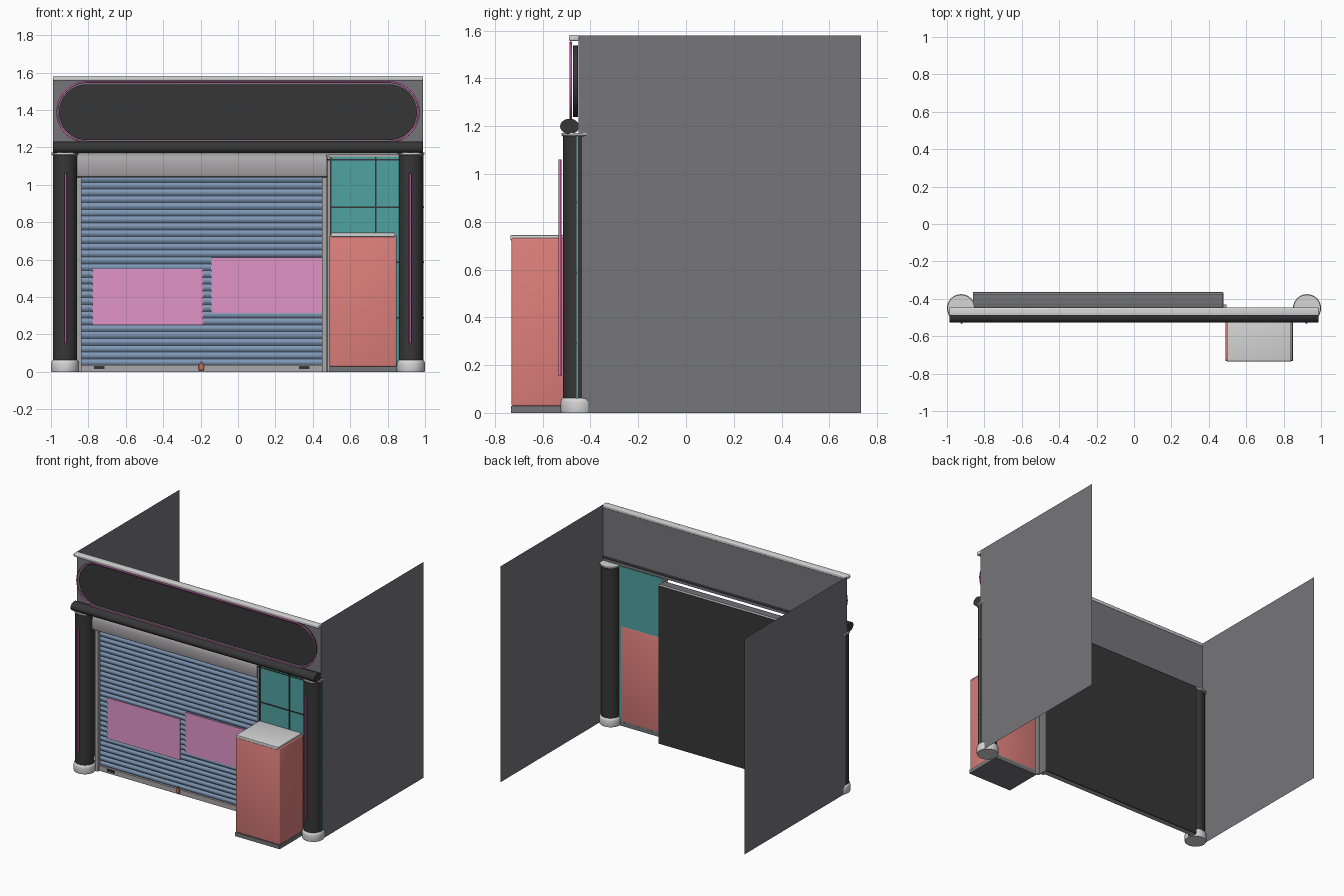
import bpy, bmesh, math
from mathutils import Vector

if "Cube" in bpy.data.objects:
    bpy.data.objects.remove(bpy.data.objects["Cube"])


def material(name, r, g, b):
    m = bpy.data.materials.new(name)
    m.diffuse_color = (r, g, b, 1)
    m.use_nodes = True
    m.node_tree.nodes["Principled BSDF"].inputs["Base Color"].default_value = m.diffuse_color
    return m


WALL = material("wall grey", 0.18, 0.18, 0.195)
DARK = material("charcoal", 0.037, 0.037, 0.038)
LIGHT = material("pale stone", 0.67, 0.67, 0.67)
METAL = material("shutter frame grey", 0.40, 0.385, 0.395)
BLUE = material("shutter blue", 0.21, 0.31, 0.46)
PINK = material("poster pink", 0.75, 0.30, 0.57)
NEON = material("neon magenta", 0.80, 0.16, 0.58)
TEAL = material("glass teal", 0.08, 0.36, 0.365)
RED = material("cabinet red", 0.73, 0.215, 0.20)
ORANGE = material("lock copper", 0.55, 0.18, 0.09)


def finish(bm, name, mat, smooth=False):
    bmesh.ops.recalc_face_normals(bm, faces=bm.faces)
    me = bpy.data.meshes.new(name)
    bm.to_mesh(me)
    bm.free()
    me.materials.append(mat)
    ob = bpy.data.objects.new(name, me)
    bpy.context.collection.objects.link(ob)
    if smooth:
        bpy.ops.object.select_all(action='DESELECT')
        ob.select_set(True)
        bpy.context.view_layer.objects.active = ob
        bpy.ops.object.shade_smooth_by_angle(angle=math.radians(40))
    return ob


def box(name, mat, x, y, z, bevel=0):
    bm = bmesh.new()
    bmesh.ops.create_cube(bm, size=1)
    for v in bm.verts:
        v.co = Vector([a + (b - a) * (c + 0.5) for (a, b), c in zip((x, y, z), v.co)])
    if bevel:
        bmesh.ops.bevel(bm, geom=bm.edges[:], offset=bevel, segments=3, affect='EDGES', profile=0.5)
    return finish(bm, name, mat, bool(bevel))


def sheet(name, mat, corners):
    bm = bmesh.new()
    bm.faces.new([bm.verts.new(c) for c in corners])
    return finish(bm, name, mat)


def prism(name, mat, outline, start, end, place, caps=True, closed=True):
    """Sweep a 2D outline between two values along the remaining axis."""
    bm = bmesh.new()
    a = [bm.verts.new(place(p, start)) for p in outline]
    b = [bm.verts.new(place(p, end)) for p in outline]
    n = len(outline)
    for i in range(n if closed else n - 1):
        j = (i + 1) % n
        bm.faces.new((a[i], a[j], b[j], b[i]))
    if caps:
        bm.faces.new(a)
        bm.faces.new(b)
    return finish(bm, name, mat, True)


def lathe(name, mat, cx, cy, profile, n=32):
    bm = bmesh.new()
    rings = [[bm.verts.new((cx + r * math.cos(2 * math.pi * i / n),
                            cy + r * math.sin(2 * math.pi * i / n), z))
              for i in range(n)] for r, z in profile]
    for a, b in zip(rings, rings[1:]):
        for i in range(n):
            j = (i + 1) % n
            bm.faces.new((a[i], a[j], b[j], b[i]))
    bm.faces.new(rings[0])
    bm.faces.new(rings[-1])
    return finish(bm, name, mat, True)


def capsule(half_x, half_z, cz, n=16):
    pts = []
    for side, start in ((1, -90), (-1, 90)):
        for i in range(n + 1):
            t = math.radians(start + 180 * i / n)
            pts.append((side * (half_x - half_z) + half_z * math.cos(t), cz + half_z * math.sin(t)))
    return pts


def along_x(p, x):
    return (x, p[0], p[1])


def along_y(p, y):
    return (p[0], y, p[1])


# Side walls and fascia
for side, label in ((-1, "left"), (1, "right")):
    x = side * 0.988
    sheet(label + "_wall", WALL, [(x, -0.45, 0), (x, 0.733, 0), (x, 0.733, 1.58), (x, -0.45, 1.58)])
sheet("fascia", WALL, [(-0.988, -0.45, 1.17), (0.988, -0.45, 1.17), (0.988, -0.45, 1.58), (-0.988, -0.45, 1.58)])
box("top_trim", LIGHT, (-0.99, 0.99), (-0.49, -0.447), (1.557, 1.582), 0.006)

# Rounded beam under the fascia
beam = [(-0.487 + 0.04 * math.cos(math.radians(15 * i)), 1.199 + 0.032 * math.sin(math.radians(15 * i)))
        for i in range(24)]
prism("beam", DARK, beam, -0.987, 0.987, along_x)

# Capsule sign board
prism("sign_board", DARK, capsule(0.957, 0.149, 1.388), -0.472, -0.451, along_y)

# Neon loop: a round tube swept around the capsule path
bm = bmesh.new()
path = capsule(0.967, 0.160, 1.39)
rings = []
for i, (x, z) in enumerate(path):
    core = 0.967 - 0.160
    cx = core if i < len(path) // 2 else -core
    out = Vector((x - cx, 0, z - 1.39)).normalized()
    rings.append([bm.verts.new(Vector((x, -0.482, z)) + 0.005 * (
        out * math.cos(math.pi * k / 6) + Vector((0, 1, 0)) * math.sin(math.pi * k / 6))) for k in range(12)])
for i, a in enumerate(rings):
    b = rings[(i + 1) % len(rings)]
    for k in range(12):
        m = (k + 1) % 12
        bm.faces.new((a[k], a[m], b[m], b[k]))
finish(bm, "neon_loop", NEON, True)

# Columns with bases, caps and neon tubes
for side, label in ((-1, "left"), (1, "right")):
    cx = side * 0.925
    lathe(label + "_column", DARK, cx, -0.45, [(0.065, 0.05), (0.065, 1.16)])
    lathe(label + "_column_base", LIGHT, cx, -0.45,
          [(0.073, 0), (0.075, 0.006), (0.075, 0.045), (0.072, 0.057), (0.064, 0.063)])
    lathe(label + "_column_cap", LIGHT, cx, -0.45, [(0.066, 1.157), (0.072, 1.163), (0.072, 1.172)])
    lathe(label + "_neon_tube", NEON, side * 0.921, -0.528, [(0.006, 0.155), (0.006, 1.06)], 16)

# Corrugated roller shutter, set back behind the columns
slats, low, high = 28, 0.033, 1.05
pitch = (high - low) / slats
profile = []
for i in range(slats):
    for k in range(6):
        profile.append((-0.391 - 0.009 * math.sin(math.pi * k / 6), low + pitch * (i + k / 6)))
profile.append((-0.391, high))
prism("shutter_slats", BLUE, profile, -0.845, 0.455, along_x, caps=False, closed=False)

# Shutter frame and backing
box("shutter_backing", DARK, (-0.862, 0.472), (-0.372, -0.364), (0, 1.155))
box("shutter_left_rail", METAL, (-0.862, -0.838), (-0.425, -0.372), (0, 1.06))
box("shutter_right_rail", METAL, (0.45, 0.472), (-0.425, -0.372), (0, 1.06))
box("shutter_side_plate", WALL, (0.472, 0.478), (-0.44, -0.366), (0, 1.15))
box("window_post", METAL, (0.478, 0.494), (-0.45, -0.43), (0, 1.165))
box("shutter_bottom_bar", METAL, (-0.84, 0.452), (-0.409, -0.372), (0, 0.036))

# Hood with a rounded front; its upward faces take the wall colour
hood = [(-0.366, 1.05), (-0.366, 1.155), (-0.374, 1.163), (-0.425, 1.163)]
hood += [(-0.425 - 0.033 * math.sin(math.radians(a)), 1.108 + 0.055 * math.cos(math.radians(a)))
         for a in range(15, 91, 15)]
hood += [(-0.458, 1.06), (-0.452, 1.044), (-0.435, 1.04)]
hood_ob = prism("shutter_hood", METAL, hood, -0.862, 0.475, along_x)
hood_ob.data.materials.append(WALL)
for f in hood_ob.data.polygons:
    if f.normal.z > 0.9:
        f.material_index = 1

# Bottom bar grips and lock
for x in (-0.743, 0.353):
    box("shutter_grip", DARK, (x - 0.028, x + 0.028), (-0.416, -0.408), (0.014, 0.032))
box("shutter_lock", ORANGE, (-0.21, -0.182), (-0.422, -0.408), (0.008, 0.042), 0.003)
box("lock_shackle", ORANGE, (-0.201, -0.189), (-0.418, -0.409), (0.04, 0.055))

# Posters on the shutter
box("left_poster", PINK, (-0.777, -0.188), (-0.404, -0.399), (0.25, 0.55))
box("right_poster", PINK, (-0.145, 0.452), (-0.404, -0.399), (0.315, 0.612))

# Window with glazing bars
box("window_glass", TEAL, (0.49, 0.993), (-0.458, -0.452), (0, 1.165))
for x in (0.497, 0.737):
    box("window_upright", DARK, (x - 0.004, x + 0.004), (-0.462, -0.457), (0, 1.16))
for z in (0.29, 0.585, 0.88):
    box("window_crossbar", DARK, (0.492, 0.994), (-0.462, -0.457), (z - 0.004, z + 0.004))
box("window_head", METAL, (0.472, 0.86), (-0.464, -0.456), (1.15, 1.165))
box("window_head_bar", DARK, (0.472, 0.86), (-0.462, -0.457), (1.131, 1.137))

# Cabinet with plinth and lid
box("cabinet_body", RED, (0.49, 0.848), (-0.73, -0.451), (0.028, 0.732), 0.008)
box("cabinet_plinth", WALL, (0.49, 0.85), (-0.732, -0.451), (0, 0.028))
box("cabinet_lid", LIGHT, (0.497, 0.84), (-0.735, -0.46), (0.722, 0.744), 0.004)
